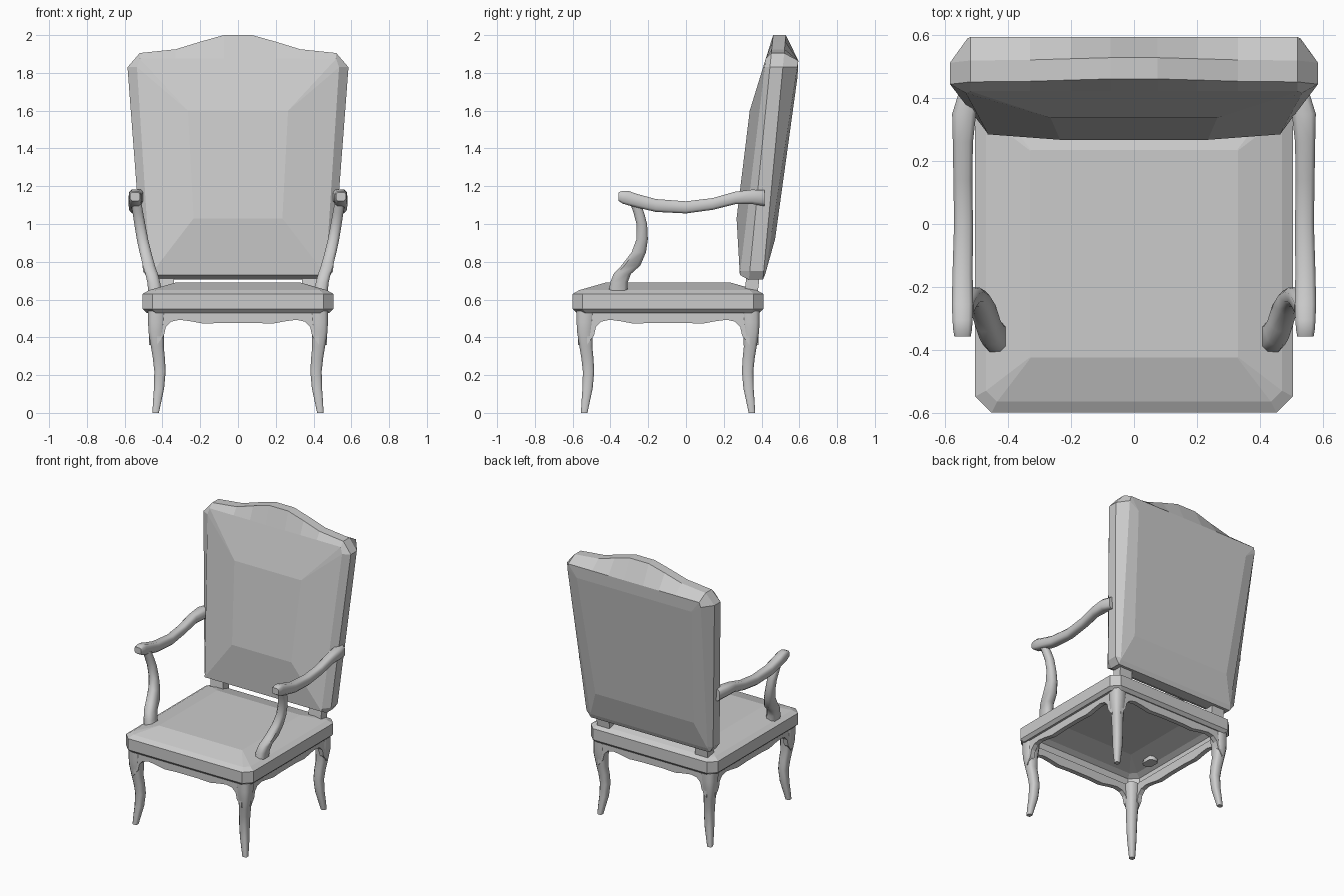
import bpy, bmesh
from math import radians


def loft(name, rings, origin=(0, 0, 0), mirror="", smooth=0, cap_start=True):
    """Skin a list of equal-length point rings, cap the ends, mirror if asked."""
    bm = bmesh.new()
    vs = [[bm.verts.new(p) for p in r] for r in rings]
    n = len(rings[0])
    for a, b in zip(vs, vs[1:]):
        for i in range(n):
            j = (i + 1) % n
            bm.faces.new((a[i], a[j], b[j], b[i]))
    if cap_start:
        bm.faces.new(vs[0])
    bm.faces.new(vs[-1])
    bmesh.ops.remove_doubles(bm, verts=bm.verts[:], dist=0.0005)
    bmesh.ops.recalc_face_normals(bm, faces=bm.faces[:])
    me = bpy.data.meshes.new(name)
    bm.to_mesh(me)
    bm.free()
    ob = bpy.data.objects.new(name, me)
    bpy.context.collection.objects.link(ob)
    ob.location = origin
    if mirror:
        m = ob.modifiers.new("Mirror", "MIRROR")
        m.use_axis = ("x" in mirror, "y" in mirror, False)
        m.use_mirror_merge = False
    if smooth:
        bpy.ops.object.select_all(action="DESELECT")
        ob.select_set(True)
        bpy.context.view_layer.objects.active = ob
        bpy.ops.object.shade_smooth_by_angle(angle=radians(smooth))
    return ob


def octagon(cx, cy, hx, hy, c):
    """Rectangle with cut corners."""
    return [(cx - hx + c, cy - hy), (cx + hx - c, cy - hy), (cx + hx, cy - hy + c),
            (cx + hx, cy + hy - c), (cx + hx - c, cy + hy), (cx - hx + c, cy + hy),
            (cx - hx, cy + hy - c), (cx - hx, cy - hy + c)]


def flat(points, z):
    return [(x, y, z) for x, y in points]


BASE = (0, -0.095, 0)  # centre of the seat

# Seat rail and cushion, hollow underneath
loft("seat", [flat(octagon(0, 0, h, h, c), z) for z, h, c in (
    (0.53, 0.455, 0.04), (0.53, 0.485, 0.05), (0.55, 0.505, 0.052), (0.63, 0.505, 0.052),
    (0.65, 0.47, 0.035), (0.69, 0.33, 0.002))], BASE, cap_start=False)

# Cabriole legs, spreading into the seat frame at the top
loft("leg", [flat(octagon(c, -c - 0.008, h, h, h * 0.4), z) for z, c, h in (
    (0.0, 0.436, 0.017), (0.06, 0.428, 0.022), (0.13, 0.418, 0.027), (0.22, 0.413, 0.030),
    (0.29, 0.419, 0.032), (0.35, 0.427, 0.034), (0.43, 0.432, 0.042),
    (0.48, 0.430, 0.046), (0.54, 0.428, 0.049))], BASE, "xy", 50)

# Scalloped aprons
half = [(0.43, 0.36), (0.392, 0.41), (0.382, 0.455), (0.355, 0.483), (0.31, 0.493),
        (0.255, 0.486), (0.18, 0.472), (0.08, 0.477)]
edge = [(0.43, 0.54)] + half + [(-x, z) for x, z in reversed(half)] + [(-0.43, 0.54)]
loft("front_and_back_apron", [[(u, d, z) for u, z in edge] for d in (-0.478, -0.445)], BASE, "y")
loft("side_apron", [[(d, u, z) for u, z in edge] for d in (0.47, 0.437)], BASE, "x")

# Backrest: outline with a raised crest, padded on both faces
right = [(0.47, 0.705), (0.503, 0.75), (0.585, 1.83), (0.52, 1.905), (0.33, 1.925),
         (0.2, 1.965), (0.075, 2.0)]
outline = right + [(-x, z) for x, z in reversed(right)]


def pad(off_lo, off_hi, w_lo=9, w_hi=9, z_lo=0, z_hi=9):
    """Outline clamped to a tapered panel, offset from the leaning back plane."""
    ring = []
    for x, z in outline:
        z = min(max(z, z_lo), z_hi)
        t = (z - 0.705) / 1.2
        w = w_lo if z < 1.3 else w_hi
        y = 0.37 + 0.0965 * (z - 0.705) + off_lo + (off_hi - off_lo) * t
        ring.append((min(max(x, -w), w), y, z))
    return ring


loft("backrest", [
    pad(-0.142, -0.111, 0.235, 0.265, 1.03, 1.6),
    pad(-0.088, -0.06, 0.465, 0.535, 0.73, 1.875),
    pad(-0.037, -0.034),
    pad(0.037, 0.034),
    pad(0.045, 0.115, 0.465, 0.53, 0.735, 1.865),
    pad(0.072, 0.122, 0.39, 0.455, 0.92, 1.78)])

# Short posts joining backrest to seat
loft("back_post", [[(x, y + dy, z) for x, y in ((0.34, 0.31), (0.44, 0.31), (0.44, 0.38), (0.34, 0.38))]
                   for z, dy in ((0.64, 0), (0.74, 0.012))], mirror="x")

# Arm rails, with a small rolled front end
arm = [(-0.358, 0.545, 1.145, 0.026, 0.022), (-0.335, 0.545, 1.142, 0.030, 0.034),
       (-0.305, 0.545, 1.137, 0.032, 0.038), (-0.255, 0.545, 1.122, 0.034, 0.036),
       (-0.16, 0.545, 1.098, 0.032, 0.034), (0.0, 0.542, 1.088, 0.030, 0.032),
       (0.14, 0.544, 1.106, 0.030, 0.031), (0.26, 0.544, 1.138, 0.032, 0.033),
       (0.35, 0.540, 1.144, 0.038, 0.038), (0.415, 0.520, 1.137, 0.038, 0.042)]
loft("arm_rail", [[(u, y, v) for u, v in octagon(x, z, hx, hz, min(hx, hz) * 0.4)]
                  for y, x, z, hx, hz in arm], mirror="x", smooth=50)

# Curved arm supports
support = [(0.635, 0.438, -0.360, 0.036, 0.050), (0.69, 0.446, -0.355, 0.034, 0.046),
           (0.735, 0.457, -0.338, 0.033, 0.046), (0.78, 0.472, -0.292, 0.032, 0.050),
           (0.85, 0.490, -0.250, 0.031, 0.038), (0.92, 0.506, -0.232, 0.030, 0.030),
           (1.00, 0.520, -0.234, 0.029, 0.028), (1.06, 0.530, -0.250, 0.028, 0.028),
           (1.11, 0.538, -0.268, 0.027, 0.028)]
loft("arm_support", [flat(octagon(x, y, hx, hy, min(hx, hy) * 0.5), z)
                     for z, x, y, hx, hy in support], mirror="x", smooth=50)
